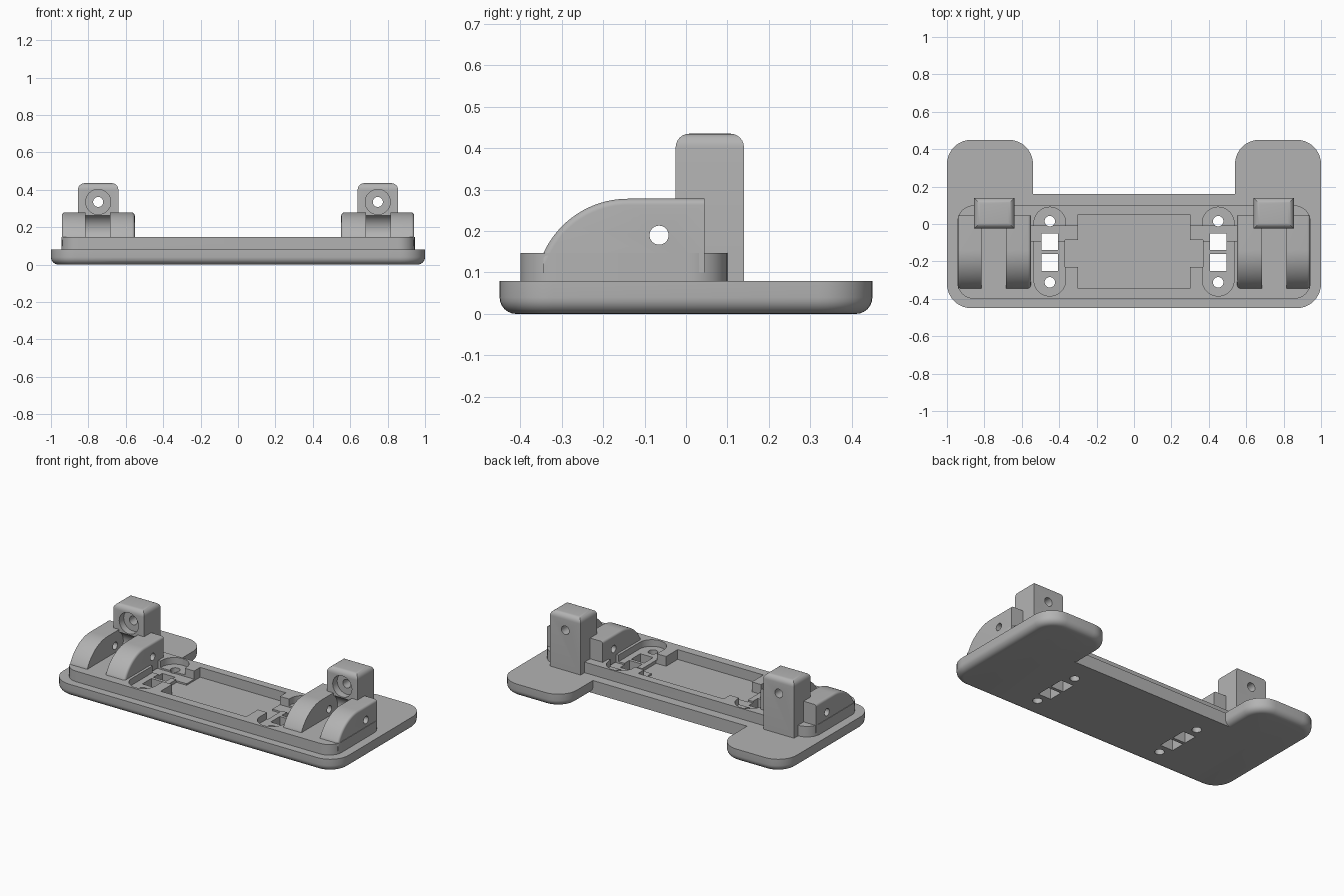
import bpy, bmesh, math
from mathutils import Vector

if "Cube" in bpy.data.objects:
    bpy.data.objects.remove(bpy.data.objects["Cube"], do_unlink=True)

GREY = (0.45, 0.45, 0.45, 1)
mat = bpy.data.materials.new("grey plastic")
mat.use_nodes = True
mat.diffuse_color = GREY
mat.node_tree.nodes["Principled BSDF"].inputs["Base Color"].default_value = GREY


def prism(name, pts, lo, hi, axis="z", bevel=None, radius=0.04):
    """Extrude a closed 2D profile along an axis; bevel the edges picked by a rule."""
    place = {"x": lambda a, b, h: (h, a, b),
             "y": lambda a, b, h: (a, h, b),
             "z": lambda a, b, h: (a, b, h)}[axis]
    bm = bmesh.new()
    face = bm.faces.new([bm.verts.new(place(a, b, lo)) for a, b in pts])
    ext = bmesh.ops.extrude_face_region(bm, geom=[face])
    move = Vector(place(0, 0, hi - lo))
    bmesh.ops.translate(bm, vec=move, verts=[g for g in ext["geom"] if isinstance(g, bmesh.types.BMVert)])
    bmesh.ops.recalc_face_normals(bm, faces=bm.faces)
    if bevel:
        edges = [e for e in bm.edges if bevel(e.verts[0].co, e.verts[1].co)]
        bmesh.ops.bevel(bm, geom=edges, offset=radius, segments=6, profile=0.5, affect="EDGES")
    mesh = bpy.data.meshes.new(name)
    bm.to_mesh(mesh)
    bm.free()
    mesh.materials.append(mat)
    ob = bpy.data.objects.new(name, mesh)
    bpy.context.collection.objects.link(ob)
    return ob


def rect(x0, x1, y0, y1, r=0.0, n=10):
    if r == 0:
        return [(x0, y0), (x1, y0), (x1, y1), (x0, y1)]
    pts = []
    corners = [(x1 - r, y1 - r), (x0 + r, y1 - r), (x0 + r, y0 + r), (x1 - r, y0 + r)]
    for q, (cx, cy) in enumerate(corners):
        for i in range(n + 1):
            t = math.pi / 2 * (q + i / n)
            pts.append((cx + r * math.cos(t), cy + r * math.sin(t)))
    return pts


def circle(cx, cy, r, n=32):
    return [(cx + r * math.cos(2 * math.pi * i / n), cy + r * math.sin(2 * math.pi * i / n)) for i in range(n)]


def boolean(ob, tool, op="DIFFERENCE"):
    mod = ob.modifiers.new("bool", "BOOLEAN")
    mod.object, mod.operation, mod.solver = tool, op, "EXACT"
    bpy.context.view_layer.objects.active = ob
    bpy.ops.object.modifier_apply(modifier=mod.name)
    bpy.data.objects.remove(tool, do_unlink=True)


def span(s, a, b):
    return sorted((s * a, s * b))


def bottom(a, b):
    return max(a.z, b.z) < 0.001


# Base plate: straight middle with two rounded ends reaching back
base = prism("base_plate", rect(-0.77, 0.77, -0.45, 0.16), 0, 0.08,
             bevel=lambda a, b: bottom(a, b) and max(a.y, b.y) < -0.4)
for s in (1, -1):
    end = prism("end", rect(*span(s, 0.54, 1), -0.45, 0.45, 0.13), 0, 0.08, bevel=bottom)
    boolean(base, end, "UNION")

# Raised deck
boolean(base, prism("deck", rect(-0.945, 0.945, -0.4, 0.1, 0.09), 0.04, 0.147), "UNION")

# Central tray with side tabs
boolean(base, prism("tray", rect(-0.3, 0.3, -0.345, 0.05), 0.085, 0.3))
boolean(base, prism("tabs", rect(-0.37, 0.37, -0.23, -0.085), 0.085, 0.3))

for s in (1, -1):
    # Oval recess, wire channel and through holes
    boolean(base, prism("oval", rect(*span(s, 0.365, 0.535), -0.385, 0.09, 0.0849), 0.105, 0.3))
    boolean(base, prism("channel", rect(*span(s, 0.29, 0.56), -0.09, -0.01), 0.095, 0.3))
    for y in (-0.14, -0.25):
        boolean(base, prism("window", rect(*span(s, 0.405, 0.495), y, y + 0.09), -0.1, 0.3))
    for y in (0.015, -0.312):
        boolean(base, prism("screw_hole", circle(s * 0.45, y, 0.028), -0.1, 0.3))

parts = [base]
for s, side in ((1, "left"), (-1, "right")):
    # Hinge bracket: curved cheeks with a gap and a pin hole
    r, cy, cz = 0.2245, -0.14, 0.0535
    start = math.atan2(0.147 - cz, -0.345 - cy)
    profile = [(0.045, 0.1), (0.045, cz + r)]
    for i in range(17):
        t = math.pi / 2 + (start - math.pi / 2) * i / 16
        profile.append((cy + r * math.cos(t), cz + r * math.sin(t)))
    profile.append((-0.345, 0.1))
    bracket = prism(side + "_bracket", profile, *span(s, 0.552, 0.942), "x", radius=0.015,
                    bevel=lambda a, b: abs(a.x - b.x) < 1e-4 and abs(a.y - b.y) > 1e-4 and min(a.z, b.z) > 0.12)
    boolean(bracket, prism("gap", rect(-0.5, 0.2, 0, 0.5), *span(s, 0.685, 0.815), "x"))
    boolean(bracket, prism("pin", circle(-0.065, 0.19, 0.023), -1.2 if s < 0 else 0.3, -0.3 if s < 0 else 1.2, "x"))

    # Upright post with counterbored hole and rounded clearance
    post = prism(side + "_post", rect(*span(s, 0.64, 0.855), -0.025, 0.14), 0.06, 0.435,
                 bevel=lambda a, b: min(a.z, b.z) > 0.43, radius=0.033)
    boolean(post, prism("bore", circle(s * 0.7475, 0.335, 0.067), -0.1, 0.02, "y"))
    boolean(post, prism("hole", circle(s * 0.7475, 0.335, 0.027), -0.1, 0.3, "y"))
    boolean(post, prism("clearance", circle(-0.065, 0.19, 0.082), *span(s, 0.685, 0.815), "x"))
    parts += [bracket, post]

# Smooth the rounds and keep the corners crisp
bpy.ops.object.select_all(action="DESELECT")
for ob in parts:
    ob.select_set(True)
bpy.context.view_layer.objects.active = base
bpy.ops.object.shade_smooth_by_angle(angle=math.radians(30))
